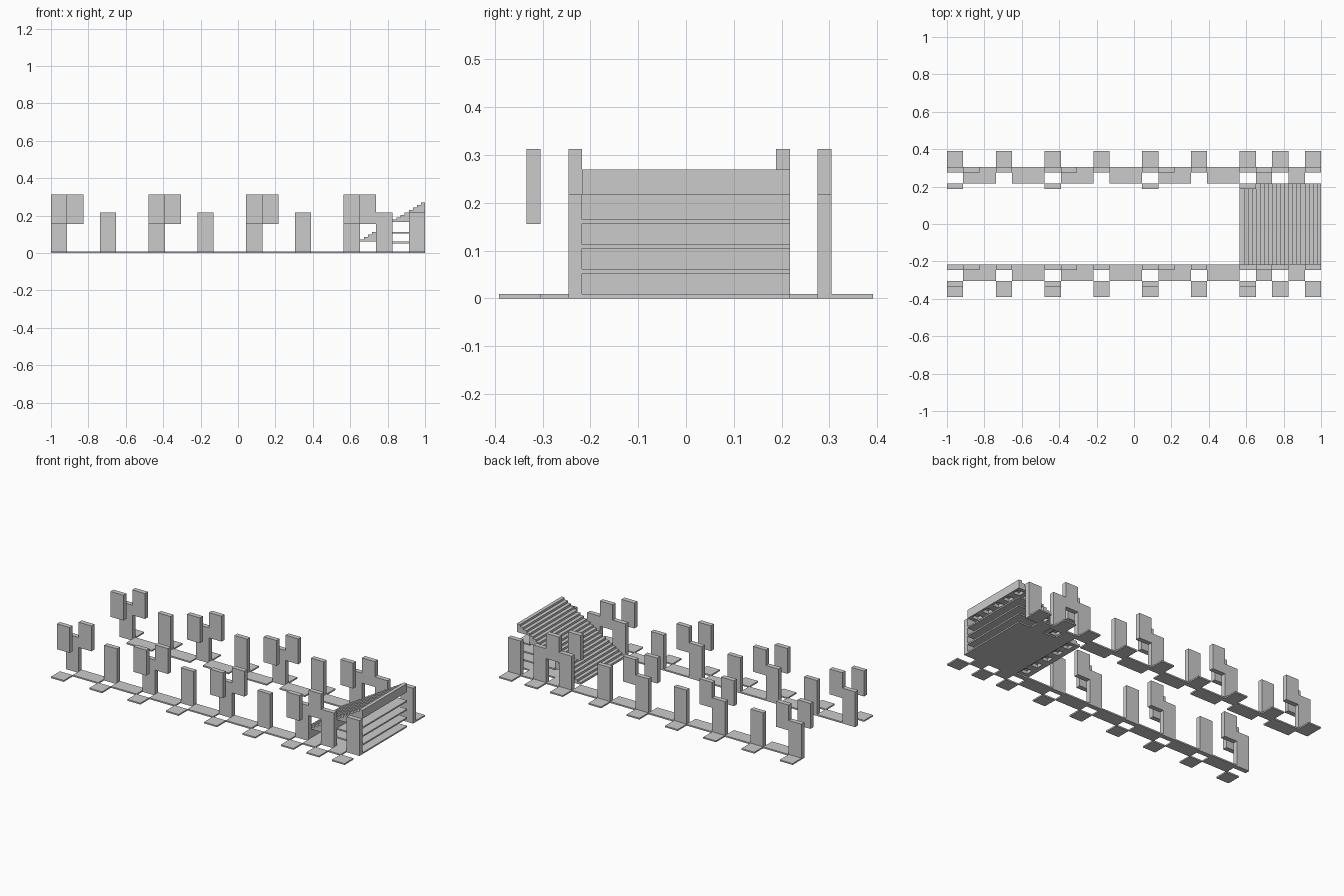
import bpy, bmesh

if "Cube" in bpy.data.objects:
    bpy.data.objects.remove(bpy.data.objects["Cube"])

U = 2 / 23            # plan cell size: 23 x 9 cells
T = 0.0087            # slab thickness
W = 0.029             # panel thickness
RISE = 0.0522         # height of one stair block


def cx(i):            # left edge of column i
    return -1 + i * U


def cy(j):            # front edge of row j
    return (j - 4.5) * U


def make(name, bm):
    bmesh.ops.recalc_face_normals(bm, faces=bm.faces)
    me = bpy.data.meshes.new(name)
    bm.to_mesh(me)
    bm.free()
    ob = bpy.data.objects.new(name, me)
    bpy.context.collection.objects.link(ob)
    return ob


def add_box(bm, x0, x1, y0, y1, z0, z1):
    vs = bmesh.ops.create_cube(bm, size=1)["verts"]
    for v in vs:
        v.co.x = x1 if v.co.x > 0 else x0
        v.co.y = y1 if v.co.y > 0 else y0
        v.co.z = z1 if v.co.z > 0 else z0


def box(name, *b):
    bm = bmesh.new()
    add_box(bm, *b)
    return make(name, bm)


# Two side rows: paving, posts and raised panels
posts = [0, 3, 6, 9, 12, 15, 18, 20, 22]
for side, row, pad_row in (("front", 1, 0), ("back", 7, 8)):
    y1 = cy(row + 1)
    for i in posts:
        box(side + "_pad", cx(i), cx(i + 1), cy(pad_row), cy(pad_row + 1), 0, T)
        box(side + "_post", cx(i), cx(i + 1), y1 - W, y1, 0, 0.2175)
        if i % 6 == 0:
            box(side + "_side_panel", cx(i + 1), cx(i + 2), y1 - W, y1, 0.156, 0.312)
            box(side + "_near_panel", cx(i), cx(i + 1), y1 - U - W, y1 - U, 0.156, 0.312)
    for a, b in zip(posts, posts[1:]):
        box(side + "_path", cx(a + 1), cx(b), cy(row), cy(row + 1), 0, T)

# Floor slabs stacked behind each stair block
for k in range(4):
    box("floor_slab", cx(19 + k), 1, cy(2), cy(7), k * RISE, k * RISE + T)

# Stair blocks: four steps each, with square pockets underneath
for k in range(5):
    x, z = cx(18 + k), k * RISE + T
    profile = [(x + U, z), (x, z)]
    for s in range(4):
        h = z + (s + 1) * RISE / 4
        profile += [(x + s * U / 4, h), (x + (s + 1) * U / 4, h)]
    bm = bmesh.new()
    face = bm.faces.new([bm.verts.new((px, cy(2), pz)) for px, pz in profile])
    ext = bmesh.ops.extrude_face_region(bm, geom=[face])
    for v in ext["geom"]:
        if isinstance(v, bmesh.types.BMVert):
            v.co.y = cy(7)
    stair = make("stair_block", bm)

    bm = bmesh.new()
    for j in range(2, 7):
        add_box(bm, x + 0.35 * U, x + 0.85 * U, cy(j) + 0.25 * U, cy(j) + 0.75 * U,
                z - 0.01, z + 0.019)
    cutter = make("pocket_cutter", bm)
    cutter.hide_render = True
    mod = stair.modifiers.new("pockets", "BOOLEAN")
    mod.object = cutter
    mod.operation = "DIFFERENCE"
    mod.solver = "EXACT"
    bpy.context.view_layer.objects.active = stair
    bpy.ops.object.modifier_apply(modifier=mod.name)
    bpy.data.objects.remove(cutter)
